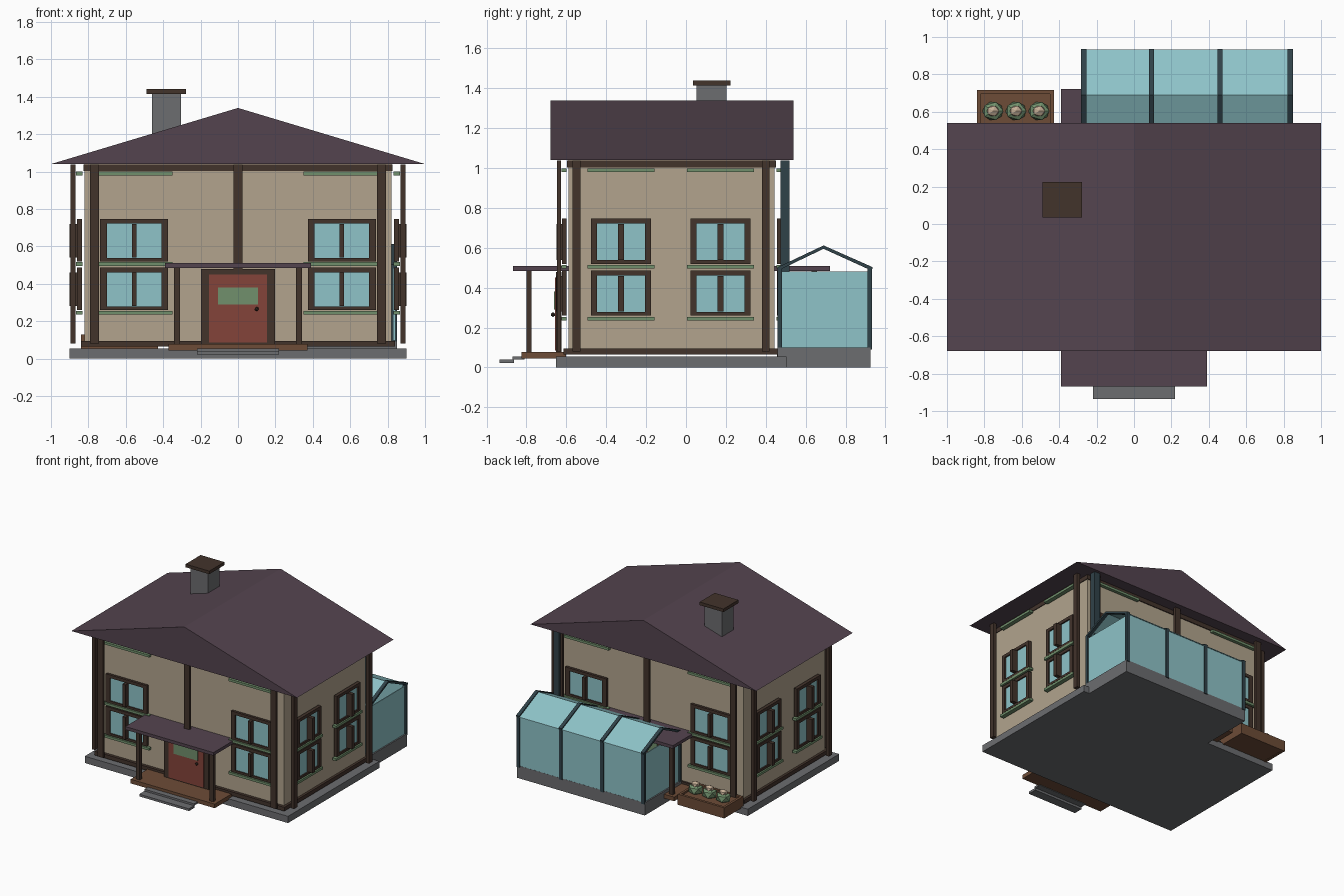
import bpy, bmesh, math
from mathutils import Vector, Matrix

if "Cube" in bpy.data.objects:
    bpy.data.objects.remove(bpy.data.objects["Cube"])


def material(name, hexcol):
    m = bpy.data.materials.new(name)
    c = [int(hexcol[i:i + 2], 16) / 255 for i in (0, 2, 4)]
    m.diffuse_color = [v / 12.92 if v < 0.04 else ((v + 0.055) / 1.055) ** 2.4 for v in c] + [1]
    m.use_nodes = True
    m.node_tree.nodes["Principled BSDF"].inputs["Base Color"].default_value = m.diffuse_color
    return m


ROOF = material("roof_purple", "54444F")
WALL = material("plaster_beige", "B2A48D")
GLASS = material("glass_teal", "8EC3C8")
STONE = material("stone_grey", "6C6D70")
WOOD = material("dark_timber", "42332B")
DOOR = material("door_red", "84443A")
GREEN = material("leaf_green", "71906C")
DECK = material("deck_brown", "6D4C37")
BLOOM = material("blossom_pale", "C4AE96")
STEEL = material("frame_slate", "304249")


def finish(name, bm, mat):
    bmesh.ops.recalc_face_normals(bm, faces=bm.faces)
    me = bpy.data.meshes.new(name)
    bm.to_mesh(me)
    bm.free()
    me.materials.append(mat)
    ob = bpy.data.objects.new(name, me)
    bpy.context.collection.objects.link(ob)
    return ob


def boxes(name, mat, *bounds):
    """One object made of boxes given as (x0, x1, y0, y1, z0, z1)."""
    bm = bmesh.new()
    for x0, x1, y0, y1, z0, z1 in bounds:
        size = Matrix.Diagonal((abs(x1 - x0), abs(y1 - y0), abs(z1 - z0), 1))
        mid = Matrix.Translation(((x0 + x1) / 2, (y0 + y1) / 2, (z0 + z1) / 2))
        bmesh.ops.create_cube(bm, size=1, matrix=mid @ size)
    return finish(name, bm, mat)


def extrude_x(name, mat, profile, x0, x1):
    """Extrude a (y, z) outline along x."""
    bm = bmesh.new()
    f = bm.faces.new([bm.verts.new((x0, y, z)) for y, z in profile])
    r = bmesh.ops.extrude_face_region(bm, geom=[f])
    bmesh.ops.translate(bm, vec=(x1 - x0, 0, 0),
                        verts=[v for v in r["geom"] if isinstance(v, bmesh.types.BMVert)])
    return finish(name, bm, mat)


# House body: x half width, front and back wall positions
WX, WF, WB = 0.82, -0.59, 0.445


def on(side, u0, u1, d0, d1, z0, z1):
    """Box on a wall: u runs along the wall, d is the distance outwards."""
    if side == "front":
        return (u0, u1, WF - d1, WF - d0, z0, z1)
    if side == "back":
        return (u0, u1, WB + d0, WB + d1, z0, z1)
    s = 1 if side == "right" else -1
    return (s * (WX + d0), s * (WX + d1), u0, u1, z0, z1)


boxes("foundation", STONE, (-0.9, 0.9, -0.653, 0.503, 0, 0.054))
boxes("walls", WALL, (-WX, WX, WF, WB, 0.064, 1.04))
boxes("base_beam", WOOD, (-0.84, 0.84, -0.614, 0.46, 0.064, 0.095))
boxes("top_beam", WOOD, (-0.825, 0.825, -0.597, 0.452, 1.003, 1.038))

# Gable roof, ridge running front to back
roof = extrude_x("roof", ROOF, [(-1, 1.04), (1, 1.04), (0, 1.34)], 0.68, -0.54)
roof.data.transform(Matrix.Rotation(-math.pi / 2, 4, "Z"))
ys = [v.co.y for v in roof.data.vertices]
roof.data.transform(Matrix.Translation((0, -0.07 - (min(ys) + max(ys)) / 2, 0)))

boxes("chimney", STONE, (-0.46, -0.305, 0.053, 0.203, 1.1, 1.416))
boxes("chimney_cap", WOOD, (-0.488, -0.278, 0.034, 0.224, 1.415, 1.44))

# Timber posts and windows on all four walls
for side in ("front", "back", "left", "right"):
    long = side in ("front", "back")
    k = 0.75 if long else 1.0
    posts = [(-0.79, -0.743), (-0.024, 0.024), (0.743, 0.79)] if long else [(-0.57, -0.53), (0.38, 0.42)]
    boxes(side + "_posts", WOOD,
          *[on(side, a, b, 0.048 * k, 0.076 * k, 0.08, 1.038) for a, b in posts])
    centres = (-0.555, 0.555) if long else (-0.326, 0.173)
    half, inner, mull, sill = (0.182, 0.146, 0.012, 0.204) if long else (0.15, 0.12, 0.015, 0.167)
    frames, panes, sills = [], [], []
    for c in centres:
        for z in (0.26, 0.52):
            h = 0.226
            d0, d1 = 0.014 * k, 0.041 * k
            frames += [on(side, c - half, c - inner, d0, d1, z, z + h),
                       on(side, c + inner, c + half, d0, d1, z, z + h),
                       on(side, c - inner, c + inner, d0, d1, z, z + 0.018),
                       on(side, c - inner, c + inner, d0, d1, z + h - 0.025, z + h),
                       on(side, c - mull, c + mull, 0.02 * k, 0.08 * k, z + 0.02, z + h - 0.027)]
            panes.append(on(side, c - inner, c + inner, 0.022 * k, 0.03 * k, z + 0.018, z + h - 0.025))
        for z in (0.235, 0.496, 0.98):
            sills.append(on(side, c - sill, c + sill, 0.012 * k, 0.046 * k, z, z + 0.019))
    boxes(side + "_window_frames", WOOD, *frames)
    boxes(side + "_window_panes", GLASS, *panes)
    boxes(side + "_window_sills", GREEN, *sills)

# Porch and door, front and back
for side in ("front", "back"):
    boxes(side + "_porch_roof", ROOF, on(side, -0.39, 0.39, 0.0, 0.278, 0.485, 0.51))
    boxes(side + "_porch_deck", DECK, on(side, -0.372, 0.372, 0.012, 0.236, 0.044, 0.077))
    boxes(side + "_porch_posts", WOOD,
          *[on(side, s * 0.326 - 0.016, s * 0.326 + 0.016, 0.184, 0.211, 0.077, 0.486) for s in (-1, 1)])
    boxes(side + "_door_frame", WOOD, on(side, -0.197, 0.197, 0.035, 0.062, 0.078, 0.48))
    boxes(side + "_door", DOOR, on(side, -0.155, 0.155, 0.05, 0.066, 0.085, 0.45))
    boxes(side + "_door_panel", GREEN, on(side, -0.107, 0.107, 0.066, 0.073, 0.29, 0.38))
    bm = bmesh.new()
    y = WF - 0.077 if side == "front" else WB + 0.077
    bmesh.ops.create_icosphere(bm, subdivisions=1, radius=0.012, matrix=Matrix.Translation((0.1, y, 0.265)))
    finish(side + "_door_knob", bm, WOOD)
boxes("front_steps", STONE, (-0.22, 0.22, -0.87, -0.81, 0.04, 0.055),
      (-0.22, 0.22, -0.935, -0.862, 0.022, 0.04))

# Greenhouse on a stone base behind the house
GX0, GX1, GY0, GY1, RY = -0.283, 0.85, 0.46, 0.932, 0.69
boxes("greenhouse_base", STONE, (GX0, GX1, GY0, 0.926, 0, 0.1))
boxes("greenhouse_walls", GLASS, (GX0 + 0.012, GX1 - 0.012, 0.918, 0.925, 0.1, 0.49),
      (GX0 + 0.011, GX0 + 0.018, GY0, 0.92, 0.1, 0.482),
      (GX1 - 0.018, GX1 - 0.011, GY0, 0.92, 0.1, 0.482))
extrude_x("greenhouse_roof_glass", GLASS,
          [(GY0, 0.488), (RY, 0.598), (GY1, 0.488), (GY1, 0.494), (RY, 0.604), (GY0, 0.494)],
          GX0 + 0.01, GX1 - 0.01)
xs = (-0.269, 0.094, 0.46, 0.836)
boxes("greenhouse_posts", STEEL,
      *[(x - 0.014, x + 0.014, y - 0.011, y + 0.011, 0.09, 0.498) for x in xs for y in (GY0 + 0.011, 0.921)])
for i, x in enumerate(xs):
    extrude_x("greenhouse_rafter_%d" % (i + 1), STEEL,
              [(GY0, 0.485), (RY, 0.595), (GY1, 0.485), (GY1 + 0.004, 0.503), (RY, 0.612), (GY0, 0.503)],
              x - 0.014, x + 0.014)
boxes("drain_pipe", STEEL, (0.762, 0.812, 0.474, 0.519, 0.05, 1.038))

# Planter: four sides, soil and three faceted bushes with blossoms
PX0, PX1, PY0, PY1, T = -0.84, -0.428, 0.475, 0.716, 0.02
boxes("planter", DECK, (PX0, PX1, PY0, PY0 + T, 0.045, 0.13), (PX0, PX1, PY1 - T, PY1, 0.045, 0.13),
      (PX0, PX0 + T, PY0, PY1, 0.045, 0.13), (PX1 - T, PX1, PY0, PY1, 0.045, 0.13))
boxes("planter_soil", DECK, (PX0 + T, PX1 - T, PY0 + T, PY1 - T, 0.048, 0.115))
for i, x in enumerate((-0.754, -0.631, -0.508)):
    for name, mat, r, z, sz in (("bush", GREEN, 0.062, 0.15, 0.75), ("blossom", BLOOM, 0.036, 0.188, 0.7)):
        bm = bmesh.new()
        bmesh.ops.create_icosphere(bm, subdivisions=1, radius=r)
        bmesh.ops.transform(bm, verts=bm.verts,
                            matrix=Matrix.Translation((x, 0.604, z)) @ Matrix.Diagonal((1, 0.9, sz, 1)))
        finish("%s_%d" % (name, i + 1), bm, mat)
